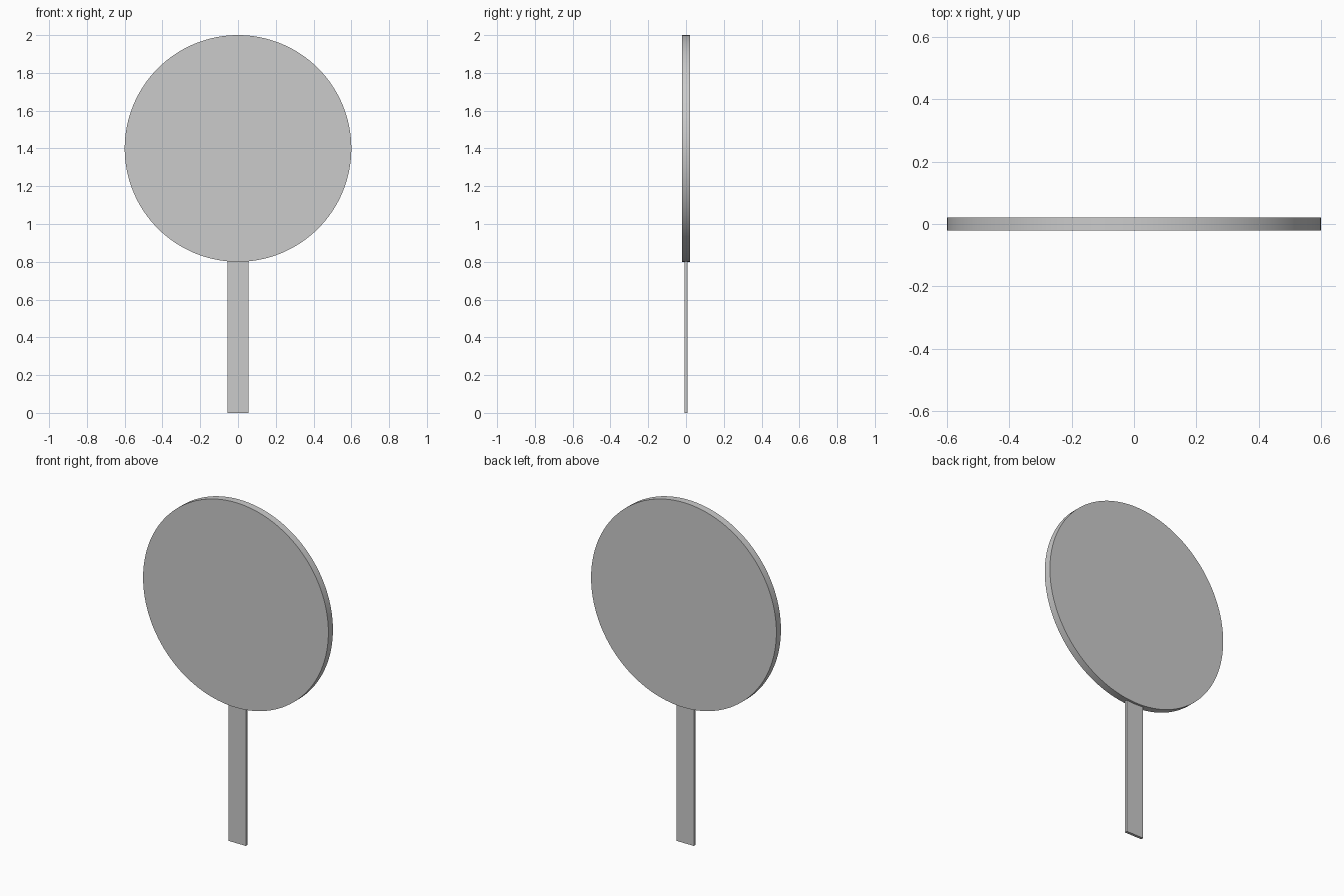
import bpy, math

if "Cube" in bpy.data.objects:
    bpy.data.objects.remove(bpy.data.objects["Cube"])

# Round paddle disc, standing upright and facing -y
bpy.ops.mesh.primitive_cylinder_add(vertices=128, radius=0.6, depth=0.042,
                                    location=(0, 0, 1.4), rotation=(math.pi / 2, 0, 0))
disc = bpy.context.object
disc.name = "disc"
bpy.ops.object.transform_apply(location=False, rotation=True, scale=True)
bpy.ops.object.shade_smooth_by_angle(angle=math.radians(30))

# Thin flat handle, its top tucked just inside the disc rim
top = 0.805
bpy.ops.mesh.primitive_cube_add(size=1, location=(0, 0, top / 2))
handle = bpy.context.object
handle.name = "handle"
handle.scale = (0.112, 0.016, top)
bpy.ops.object.transform_apply(location=False, rotation=False, scale=True)
